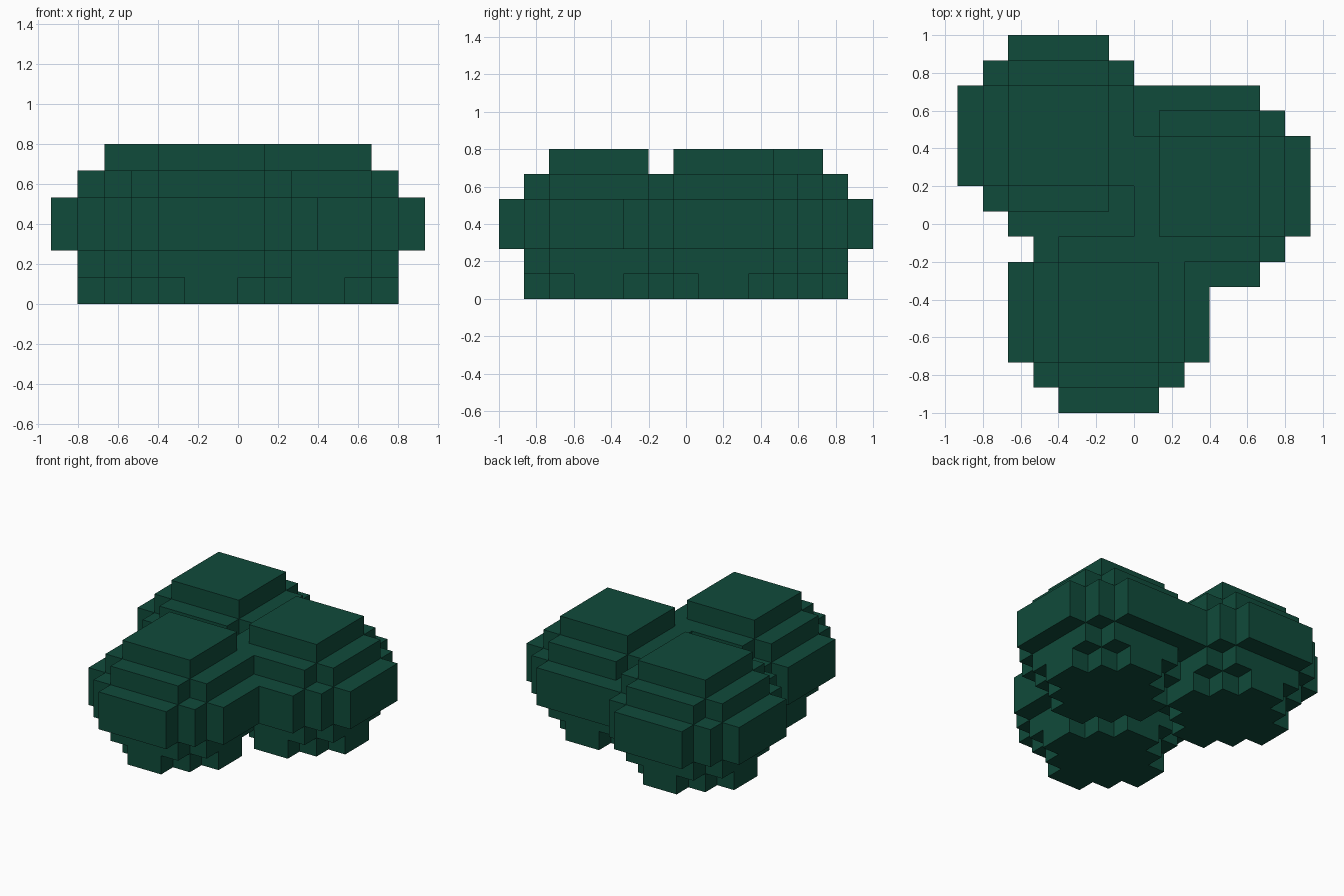
import bpy, bmesh
from mathutils import Vector

if "Cube" in bpy.data.objects:
    bpy.data.objects.remove(bpy.data.objects["Cube"])

U = 2 / 15  # size of one block

# Three round clumps (centre x, y in blocks), each stacked from six block discs
CLUMPS = [(-3, 3.5), (3, 1.5), (-1, -3.5)]
# squared disc radius per layer, bottom to top
LAYERS = [7, 10, 15, 15, 10, 5]

leaf = bpy.data.materials.new("dark green leaves")
leaf.diffuse_color = (0.005, 0.070, 0.043, 1)
leaf.use_nodes = True
leaf.node_tree.nodes["Principled BSDF"].inputs["Base Color"].default_value = leaf.diffuse_color


def clump_blocks(cx, cy):
    """Block centres of one clump, stored in doubled whole numbers."""
    offs = [k + 0.5 for k in range(-4, 4)]
    return {(round(2 * (cx + a)), round(2 * (cy + b)), 2 * z + 1)
            for z, r2 in enumerate(LAYERS)
            for a in offs for b in offs if a * a + b * b <= r2}


# Merge the clumps and keep only the outside block faces
blocks = set().union(*(clump_blocks(*c) for c in CLUMPS))
bm = bmesh.new()
verts = {}


def vert(p):
    key = tuple(round(c) for c in p)
    if key not in verts:
        verts[key] = bm.verts.new(Vector(key) * U / 2)
    return verts[key]


for b in blocks:
    for axis in range(3):
        for s in (-1, 1):
            n = Vector((0, 0, 0))
            n[axis] = s
            if tuple(round(c) for c in Vector(b) + 2 * n) in blocks:
                continue
            t = Vector((0, 0, 0))
            t[(axis + 1) % 3] = 1
            w = n.cross(t)
            c = Vector(b) + n
            bm.faces.new([vert(c + i * t + j * w)
                          for i, j in ((-1, -1), (1, -1), (1, 1), (-1, 1))])

# Leafy bush object
mesh = bpy.data.meshes.new("bush_foliage")
bm.to_mesh(mesh)
bm.free()
mesh.materials.append(leaf)
bush = bpy.data.objects.new("bush_foliage", mesh)
bpy.context.collection.objects.link(bush)
